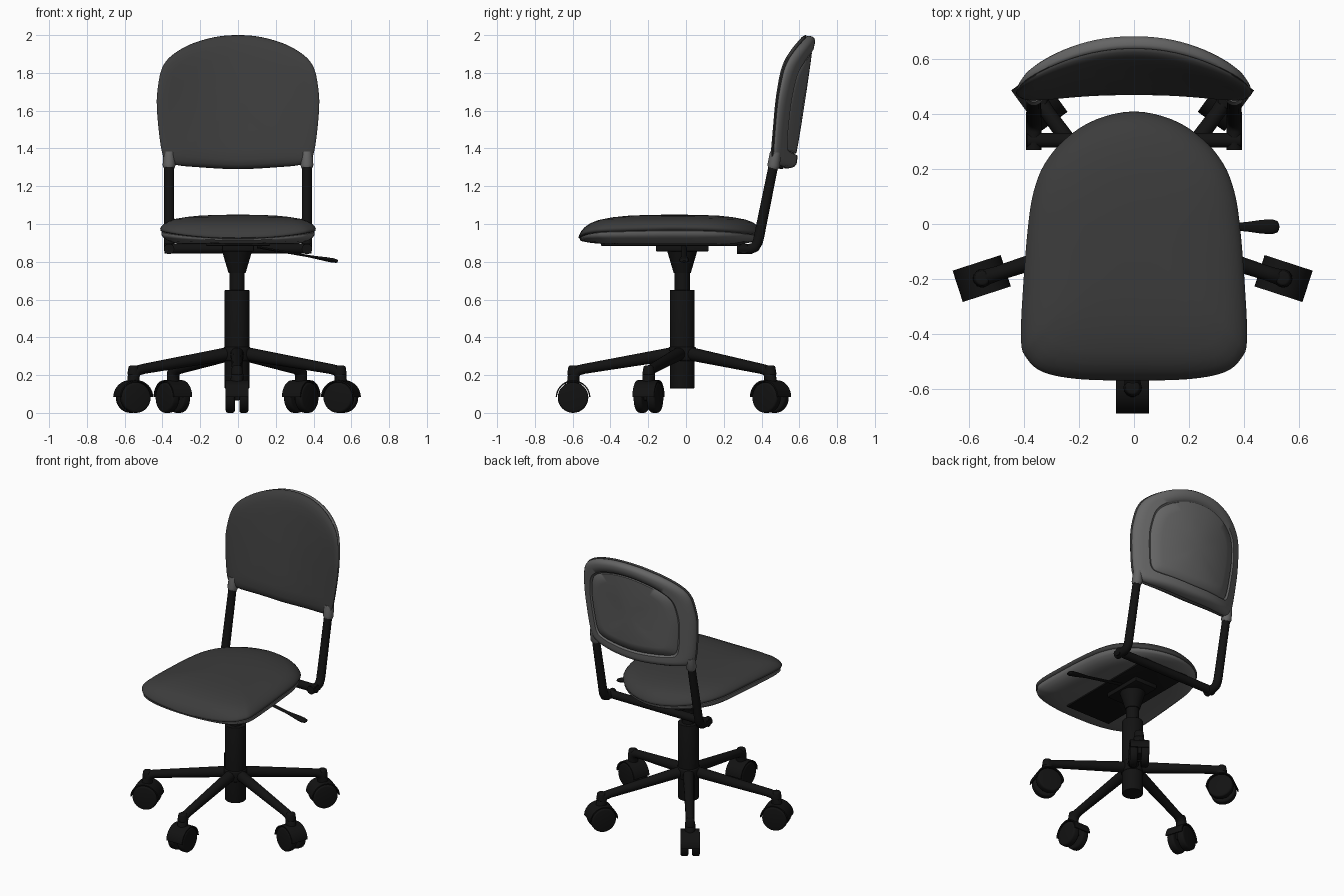
import bpy, bmesh, math
from mathutils import Matrix, Vector

if "Cube" in bpy.data.objects:
    bpy.data.objects.remove(bpy.data.objects["Cube"])


def material(name, v):
    m = bpy.data.materials.new(name)
    m.diffuse_color = (v, v, v, 1)
    m.use_nodes = True
    m.node_tree.nodes["Principled BSDF"].inputs["Base Color"].default_value = m.diffuse_color
    return m


FABRIC = material("dark_fabric", 0.045)
SHELL = material("grey_plastic", 0.13)
BLACK = material("black_frame", 0.006)


def finish(name, me, mat, angle=40):
    me.shade_smooth()
    me.set_sharp_from_angle(angle=math.radians(angle))
    me.materials.clear()
    me.materials.append(mat)
    ob = bpy.data.objects.new(name, me)
    bpy.context.collection.objects.link(ob)
    return ob


def from_bm(name, bm, mat, matrix=Matrix(), angle=40):
    bmesh.ops.recalc_face_normals(bm, faces=bm.faces)
    bm.transform(matrix)
    me = bpy.data.meshes.new(name)
    bm.to_mesh(me)
    bm.free()
    return finish(name, me, mat, angle)


def cone(name, r1, r2, z0, z1, mat=BLACK, matrix=Matrix(), bevel=0.0):
    bm = bmesh.new()
    bmesh.ops.create_cone(bm, cap_ends=True, segments=32, radius1=r1, radius2=r2, depth=z1 - z0,
                          matrix=Matrix.Translation((0, 0, (z0 + z1) / 2)))
    if bevel:
        rims = [e for e in bm.edges if abs(e.verts[0].co.z - e.verts[1].co.z) < 1e-5]
        bmesh.ops.bevel(bm, geom=rims, offset=bevel, segments=3, profile=0.5, affect='EDGES')
    return from_bm(name, bm, mat, matrix)


def box(name, lo, hi, mat=BLACK, matrix=Matrix(), bevel=0.006):
    lo, hi = Vector(lo), Vector(hi)
    bm = bmesh.new()
    bmesh.ops.create_cube(bm, size=1, matrix=Matrix.Translation((lo + hi) / 2) @ Matrix.Diagonal((*(hi - lo), 1)))
    bmesh.ops.bevel(bm, geom=bm.edges[:], offset=bevel, segments=2, profile=0.5, affect='EDGES')
    return from_bm(name, bm, mat, matrix)


def tube(name, points, radii, mat=BLACK, matrix=Matrix()):
    cu = bpy.data.curves.new(name + "_path", 'CURVE')
    cu.dimensions = '3D'
    cu.bevel_depth = 1.0
    cu.bevel_resolution = 5
    cu.use_fill_caps = True
    sp = cu.splines.new('POLY')
    sp.points.add(len(points) - 1)
    for p, co, r in zip(sp.points, points, radii):
        p.co = (*co, 1)
        p.radius = r
    tmp = bpy.data.objects.new(name + "_path", cu)
    me = bpy.data.meshes.new_from_object(tmp)
    bpy.data.objects.remove(tmp)
    me.transform(matrix)
    return finish(name, me, mat, 50)


def smooth_loop(half, steps=4):
    """Mirror a half outline in x and round it with a Catmull-Rom spline."""
    pts = [Vector(p) for p in half]
    pts += [Vector((-p.x, p.y)) for p in pts[-2:0:-1]]
    n, out = len(pts), []
    for i in range(n):
        a, b, c, d = (pts[(i + k) % n] for k in (-1, 0, 1, 2))
        for s in range(steps):
            t = s / steps
            out.append(0.5 * (2 * b + (c - a) * t + (2 * a - 5 * b + 4 * c - d) * t * t
                              + (3 * b - a - 3 * c + d) * t ** 3))
    return out


def pad(name, outline, centre, rings, place, mat):
    """Concentric rings (scale, depth) of an outline, placed in space by a function."""
    bm = bmesh.new()
    c = Vector(centre)
    loops = []
    for s, w in rings:
        if s == 0:
            loops.append([bm.verts.new(place(c.x, c.y, w))])
        else:
            loops.append([bm.verts.new(place(*(c + (p - c) * s), w)) for p in outline])
    n = len(outline)
    for A, B in zip(loops, loops[1:]):
        for i in range(n):
            j = (i + 1) % n
            if len(A) == 1:
                bm.faces.new((A[0], B[i], B[j]))
            elif len(B) == 1:
                bm.faces.new((A[i], A[j], B[0]))
            else:
                bm.faces.new((A[i], A[j], B[j], B[i]))
    return from_bm(name, bm, mat, angle=60)


# Seat: crowned cushion over a shallow shell, rim raised at the sides
def seat_place(x, y, w):
    rim = 0.927 + 0.04 * (x / 0.41) ** 2 + 0.02 * min(1, max(0, (y + 0.57) / 0.5))
    return (x, y, rim + (1.05 - rim) * w if w > 0 else rim + (rim - 0.893) * w)


seat = smooth_loop([(0, -.57), (.2, -.565), (.33, -.54), (.39, -.49), (.412, -.42), (.402, -.2), (.385, 0),
                    (.365, .12), (.325, .22), (.25, .31), (.14, .38), (0, .41)])
pad("seat_cushion", seat, (0, -.06), [(0, 1), (.3, .98), (.5, .94), (.65, .87), (.8, .74), (.88, .6), (.94, .42),
    (.975, .24), (.993, .1), (1, 0), (.992, -.12), (.97, -.16)], seat_place, FABRIC)
pad("seat_shell", seat, (0, -.06), [(.97, -.16), (.985, -.2), (.985, -.38), (.96, -.55), (.9, -.75), (.8, -.92),
    (.65, -1), (.3, -1), (0, -1)], seat_place, SHELL)


# Backrest: curved pad with a thicker plastic shell and recessed rear panel
def back_place(x, z, w):
    u = abs(x) / 0.42
    front = 0.455 + 0.2 * (z - 1.3) - (0.03 + 0.1 * (z - 1.3)) * u ** 2
    rear = 0.587 + 0.15 * (z - 1.32) - 0.12 * u ** 2.2
    rim = front + (rear - front) * 0.42
    return (x, rim + (front - rim) * w if w > 0 else rim + (rim - rear) * w, z)


back = smooth_loop([(0, 1.29), (.2, 1.3), (.33, 1.313), (.385, 1.34), (.41, 1.42), (.43, 1.62), (.422, 1.74),
                    (.40, 1.83), (.35, 1.893), (.25, 1.952), (.12, 1.99), (0, 2.0)])
pad("backrest_cushion", back, (0, 1.63), [(0, 1), (.4, 1), (.7, .97), (.85, .88), (.93, .7), (.975, .45), (.995, .2),
    (1, 0), (.99, -.1), (.965, -.12)], back_place, FABRIC)
pad("backrest_shell", back, (0, 1.63), [(.965, -.1), (.985, -.16), (.99, -.35), (.98, -.65), (.955, -.88), (.92, -.98),
    (.88, -1), (.79, -.95), (.78, -.8), (.76, -.72), (.75, -.85), (.6, -.88), (.3, -.9), (0, -.9)],
    back_place, SHELL)

# Back frame: crossbar, two bent uprights and their sleeves
tube("back_crossbar", [(-.39, .305, .87), (.39, .305, .87)], [.027] * 2)
for side, label in ((1, "right"), (-1, "left")):
    x = side * .365
    tube("back_upright_" + label, [(x, .27, .868), (x, .34, .868), (x, .365, .878), (x, .38, .905), (x, .388, .94),
                                   (x, .461, 1.3), (x, .48, 1.42)], [.028] * 5 + [.026, .02])
    tube("upright_sleeve_" + label, [(x, .46, 1.295), (x, .464, 1.31), (x, .474, 1.38)], [.028, .034, .03], SHELL)

# Tilt mechanism, mounting plate and height lever
box("mounting_plate", (-.17, -.45, .884), (.17, .31, .905), bevel=.004)
box("mechanism_body", (-.085, -.16, .855), (.085, .12, .9))
tilt = Matrix.Translation((.1, -.01, .878)) @ Matrix.Rotation(math.radians(10), 4, 'Y') @ Matrix.Diagonal((1, 1, .45, 1))
tube("height_lever", [(0, 0, 0), (.28, 0, 0), (.32, 0, 0), (.37, 0, 0), (.41, 0, 0), (.43, 0, 0), (.435, 0, 0)],
     [.014, .014, .018, .025, .027, .02, .01], matrix=tilt)

# Gas column
base = Matrix.Translation((-.005, -.02, 0))
cone("column_outer", .066, .066, .13, .65, matrix=base, bevel=.004)
cone("column_inner", .04, .04, .6, .78, matrix=base)
cone("column_socket", .045, .082, .74, .865, matrix=base)
cone("base_hub", .073, .073, .275, .35, matrix=base, bevel=.01)

# Five legs, each with a twin-wheel caster under a curved hood
for i in range(5):
    leg = base @ Matrix.Rotation(math.radians(-90 + 72 * i), 4, 'Z')
    tag = "_%d" % (i + 1)
    tube("leg" + tag, [(.04, 0, .315), (.52, 0, .233), (.555, 0, .224), (.574, 0, .205), (.578, 0, .15)],
         [.036, .027, .029, .033, .034], matrix=leg)
    cone("leg_cap" + tag, .034, .026, .2, .25, matrix=leg @ Matrix.Translation((.576, 0, 0)), bevel=.008)
    hub = leg @ Matrix.Translation((.578, 0, .081))
    axle = hub @ Matrix.Rotation(math.radians(90), 4, 'X')
    for z0, label in ((.012, "a"), (-.06, "b")):
        cone("wheel_" + label + tag, .081, .081, z0, z0 + .048, matrix=axle, bevel=.012)
    box("caster_body" + tag, (-.045, -.014, -.015), (.045, .014, .075), matrix=hub)
    bm = bmesh.new()
    arc = [math.radians(2 + 176 * k / 20) for k in range(21)]
    ring = [(r * math.cos(a), r * math.sin(a)) for r, seq in ((.092, arc), (.085, arc[::-1])) for a in seq]
    front = [bm.verts.new((px, -.06, pz)) for px, pz in ring]
    rear = [bm.verts.new((px, .06, pz)) for px, pz in ring]
    n = len(ring)
    for k in range(n):
        bm.faces.new((front[k], front[(k + 1) % n], rear[(k + 1) % n], rear[k]))
    for loop in (front, rear):
        for k in range(20):
            bm.faces.new((loop[k], loop[k + 1], loop[n - 2 - k], loop[n - 1 - k]))
    from_bm("caster_hood" + tag, bm, BLACK, hub)
